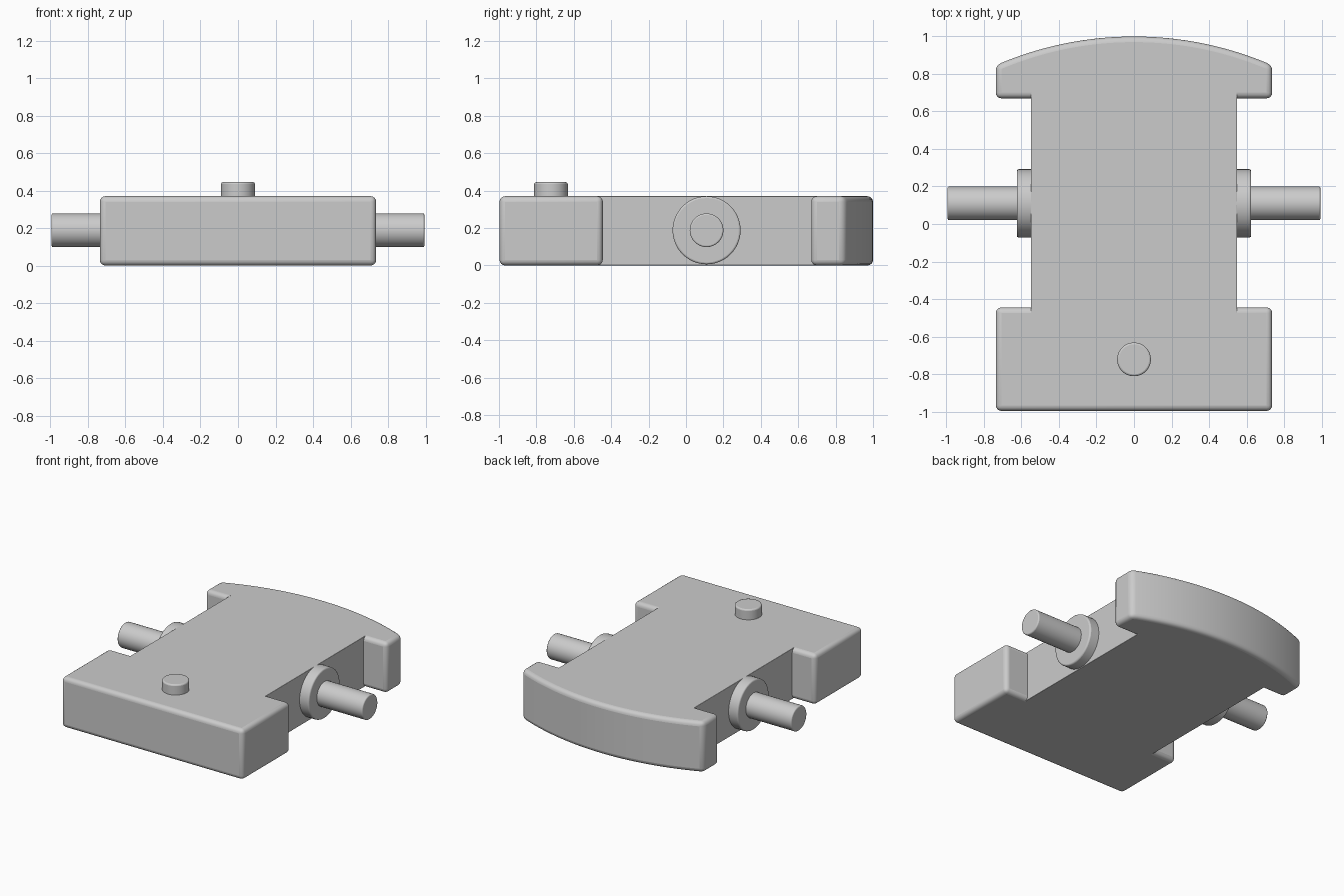
import bpy, bmesh, math
from mathutils import Matrix

cube = bpy.data.objects.get("Cube")
if cube:
    bpy.data.objects.remove(cube)

grey = bpy.data.materials.new("plain grey")
grey.use_nodes = True
colour = (0.6, 0.6, 0.6, 1)
grey.diffuse_color = colour
grey.node_tree.nodes["Principled BSDF"].inputs["Base Color"].default_value = colour

HEIGHT = 0.37
HALF = 0.737        # half width of the end blocks
AXLE_Y, AXLE_Z = 0.11, 0.188


def finish(name, bm, bevel, segments=4):
    """Turn a bmesh into a smooth-shaded part with rounded edges."""
    bmesh.ops.recalc_face_normals(bm, faces=bm.faces)
    mesh = bpy.data.meshes.new(name)
    bm.to_mesh(mesh)
    bm.free()
    mesh.materials.append(grey)
    ob = bpy.data.objects.new(name, mesh)
    bpy.context.collection.objects.link(ob)
    mod = ob.modifiers.new("rounded edges", 'BEVEL')
    mod.width = bevel
    mod.segments = segments
    mod.limit_method = 'ANGLE'
    mod.angle_limit = math.radians(40)
    bpy.ops.object.select_all(action='DESELECT')
    ob.select_set(True)
    bpy.context.view_layer.objects.active = ob
    bpy.ops.object.shade_smooth_by_angle(angle=math.radians(35))
    return ob


def slab(name, outline, bevel):
    """Extrude a plan outline to the body height."""
    bm = bmesh.new()
    face = bm.faces.new([bm.verts.new((x, y, 0)) for x, y in outline])
    top = bmesh.ops.extrude_face_region(bm, geom=[face])["geom"]
    verts = [v for v in top if isinstance(v, bmesh.types.BMVert)]
    bmesh.ops.translate(bm, verts=verts, vec=(0, 0, HEIGHT))
    return finish(name, bm, bevel)


def rectangle(half, y0, y1):
    return [(-half, y0), (half, y0), (half, y1), (-half, y1)]


def cylinder(name, radius, length, matrix, bevel):
    bm = bmesh.new()
    bmesh.ops.create_cone(bm, cap_ends=True, segments=48, radius1=radius,
                          radius2=radius, depth=length, matrix=matrix)
    return finish(name, bm, bevel, 3)


# Body: front block, narrow waist and back block with a curved rear
slab("front_block", rectangle(HALF, -0.997, -0.445), 0.03)
slab("waist", rectangle(0.55, -0.9, 0.8), 0.004)
arc_radius = 1.85
sweep = math.asin(HALF / arc_radius)
steps = 32
arc = []
for i in range(steps + 1):
    a = sweep * (1 - 2 * i / steps)
    arc.append((arc_radius * math.sin(a), 1 - arc_radius * (1 - math.cos(a))))
slab("back_block", [(-HALF, 0.67), (HALF, 0.67)] + arc, 0.03)

# Axle stubs with collars on both sides
for side, sign in (("left", 1), ("right", -1)):
    for part, radius, x0, x1, bevel in (("axle", 0.09, 0.45, 0.994, 0.008),
                                        ("collar", 0.182, 0.5, 0.625, 0.01)):
        place = (Matrix.Translation((sign * (x0 + x1) / 2, AXLE_Y, AXLE_Z))
                 @ Matrix.Rotation(math.pi / 2, 4, 'Y'))
        cylinder(f"{side}_{part}", radius, x1 - x0, place, bevel)

# Round button on top of the front block
cylinder("top_button", 0.09, 0.145, Matrix.Translation((0, -0.722, 0.3725)), 0.01)
